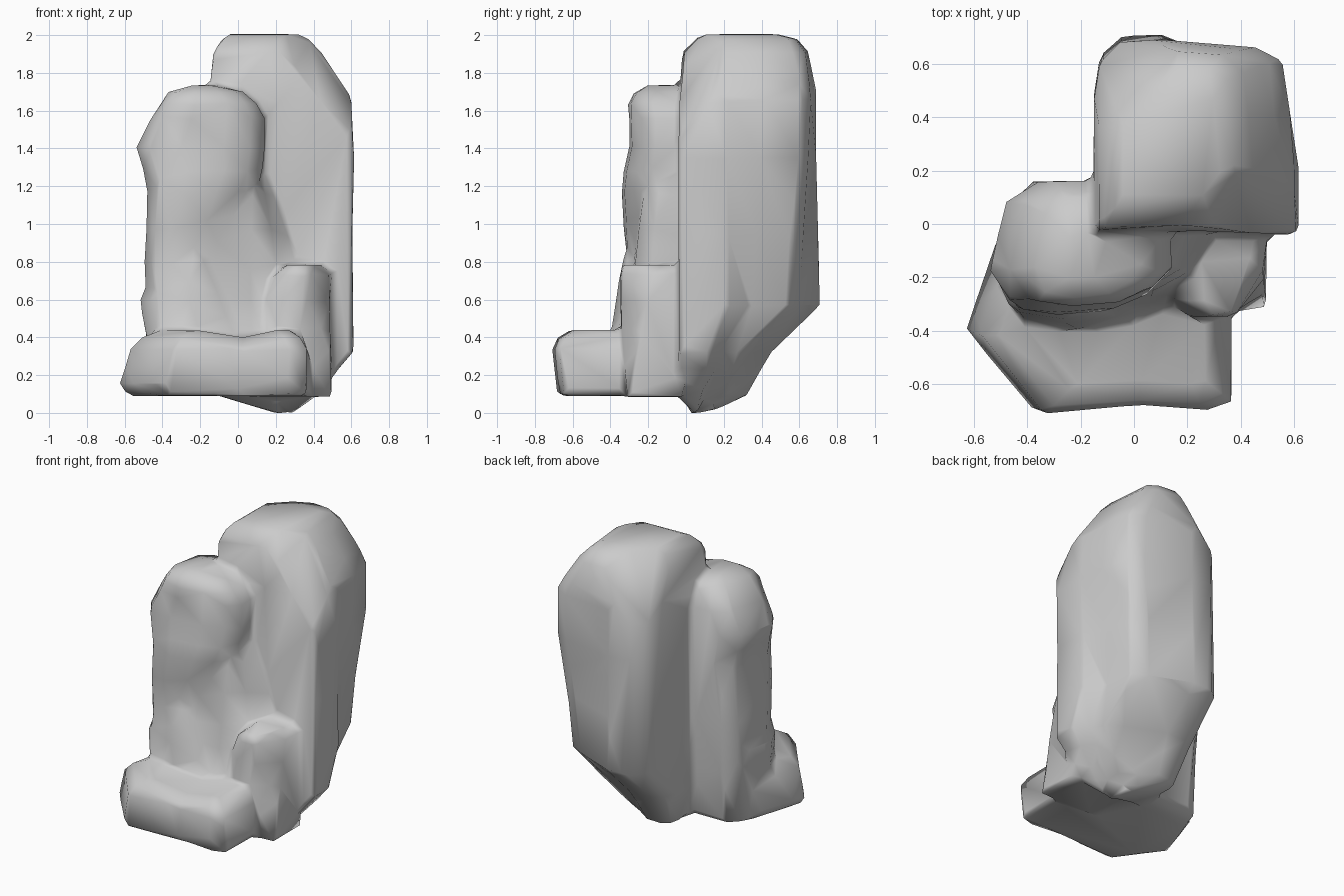
import bpy, bmesh, math

if "Cube" in bpy.data.objects:
    bpy.data.objects.remove(bpy.data.objects["Cube"])

parts = []


def rock(plan, rings, warp=None, cuts=()):
    """Loft a unit plan outline through rings of (z, x0, x1, y0, y1), then slice off corners."""
    bm = bmesh.new()
    loops = []
    for z, x0, x1, y0, y1 in rings:
        loop = []
        for u, v in plan:
            co = (x0 + (x1 - x0) * u, y0 + (y1 - y0) * v, z)
            loop.append(bm.verts.new(warp(u, v, *co) if warp else co))
        loops.append(loop)
    n = len(plan)
    for a, b in zip(loops, loops[1:]):
        for i in range(n):
            j = (i + 1) % n
            bm.faces.new((a[i], a[j], b[j], b[i]))
    bm.faces.new(loops[0][::-1])
    bm.faces.new(loops[-1])
    bmesh.ops.triangulate(bm, faces=bm.faces)
    bmesh.ops.recalc_face_normals(bm, faces=bm.faces)
    for point, normal in cuts:
        bmesh.ops.bisect_plane(bm, geom=bm.verts[:] + bm.edges[:] + bm.faces[:], dist=1e-5,
                               plane_co=point, plane_no=normal, clear_outer=True)
        bmesh.ops.holes_fill(bm, edges=[e for e in bm.edges if e.is_boundary], sides=0)
    bmesh.ops.recalc_face_normals(bm, faces=bm.faces)
    mesh = bpy.data.meshes.new("rock_part")
    bm.to_mesh(mesh)
    bm.free()
    obj = bpy.data.objects.new("rock_part", mesh)
    bpy.context.collection.objects.link(obj)
    parts.append(obj)


def pillar_warp(u, v, x, y, z):
    if u > .7 and v > .5 and z < 1.6:   # worn rear right corner, more so lower down
        cut = .09 * max(0, min(1, 1.5 - z))
        x, y = x - cut, y - cut
    return x, y, z


# Tall back pillar with an undercut rear base and three sliced crown corners
rock([(0, 0), (.5, .02), (1, 0), (1, .35), (.98, .62), (.94, .89), (.81, .96),
      (.33, 1), (.13, .99), (.03, .89), (0, .7)],
     [(0, .2, .30, .04, .12), (.09, -.1, .41, -.04, .32), (.32, -.14, .61, -.04, .45),
      (.57, -.15, .61, -.04, .71), (.95, -.15, .605, -.04, .70), (1.35, -.15, .615, -.04, .69),
      (1.66, -.15, .60, -.04, .69), (1.76, -.145, .54, -.03, .68), (1.91, -.13, .44, -.02, .66),
      (1.98, -.08, .37, .05, .60), (2.005, -.05, .32, .10, .50)], pillar_warp,
     [((0, .42, 2), (-1.31, 1.31, 1)), ((.2, 0, 1.95), (1.09, -1.09, 1)),
      ((.5, .5, 1.88), (1.1, 1.1, 1))])

# Left pillar, bulging over the middle rock
rock([(0, .28), (.1, .04), (.35, 0), (.68, .03), (.88, .14), (1, .3), (.95, 1),
      (.27, 1), (.09, .84)],
     [(.1, -.50, 0, -.30, .10), (.55, -.485, -.05, -.30, .14), (.8, -.495, -.06, -.31, .16),
      (.98, -.485, -.03, -.33, .16), (1.17, -.48, .08, -.34, .16), (1.28, -.50, .13, -.33, .16),
      (1.41, -.54, .145, -.30, .16), (1.56, -.46, .145, -.30, .16), (1.64, -.41, .10, -.31, .13),
      (1.70, -.37, .03, -.27, .10), (1.735, -.25, -.12, -.21, -.04)])

# Middle rock leaning between the pillars
rock([(0, .25), (.25, 0), (.6, .02), (.85, .3), (1, .65), (1, 1), (0, 1)],
     [(.1, -.35, .36, -.38, .05), (.45, -.32, .33, -.33, .05), (.75, -.27, .29, -.28, .05),
      (.95, -.2, .25, -.26, .05), (1.17, -.08, .18, -.23, .05), (1.29, .04, .12, -.15, .05)])

# Low rock at the left side
rock([(0, .45), (.15, .1), (.6, 0), (1, .1), (1, 1), (.1, 1)],
     [(.1, -.50, .02, -.42, .02), (.4, -.49, 0, -.40, .02), (.6, -.52, -.08, -.37, .02),
      (.68, -.47, -.12, -.36, 0), (.84, -.30, -.19, -.33, -.1)])


# Right block, its outer front corner cut back towards the top
def block_warp(u, v, x, y, z):
    if u > .9 and v < .3:
        y += .25 * max(0, z - .1)
        x -= .02 * max(0, z - .1)
    return x, y, z


rock([(0, .2), (.25, 0), (.6, .02), (1, .06), (1, .8), (1, 1), (0, 1)],
     [(.085, .05, .495, -.33, -.02), (.35, .08, .495, -.34, -.01), (.60, .15, .495, -.35, -.01),
      (.74, .20, .495, -.35, -.03), (.785, .26, .44, -.34, -.08)], block_warp)

# Wide front slab, its top gently dipped
rock([(0, .46), (.25, 0), (.63, .05), (.9, .02), (1, .06), (1, .6), (.85, 1), (.5, 1), (.12, 1)],
     [(.09, -.58, .36, -.68, -.05), (.15, -.63, .365, -.69, -.05), (.34, -.57, .365, -.71, -.07),
      (.40, -.51, .33, -.68, -.1), (.44, -.40, .28, -.61, -.12)],
     lambda u, v, x, y, z: (x, y, z - (.04 if z > .39 and .4 < u < .7 else 0)))

# Fuse the parts into one weathered low-poly skin
bpy.ops.object.select_all(action='DESELECT')
for p in parts:
    p.select_set(True)
bpy.context.view_layer.objects.active = parts[0]
bpy.ops.object.join()
formation = bpy.context.view_layer.objects.active
formation.name = "rock_formation"

remesh = formation.modifiers.new("fuse", 'REMESH')
remesh.mode = 'VOXEL'
remesh.voxel_size = .022
soften = formation.modifiers.new("soften", 'SMOOTH')
soften.factor = .5
soften.iterations = 2
reduce = formation.modifiers.new("reduce", 'DECIMATE')
reduce.ratio = .018
for m in list(formation.modifiers):
    bpy.ops.object.modifier_apply(modifier=m.name)
bpy.ops.object.shade_smooth()
